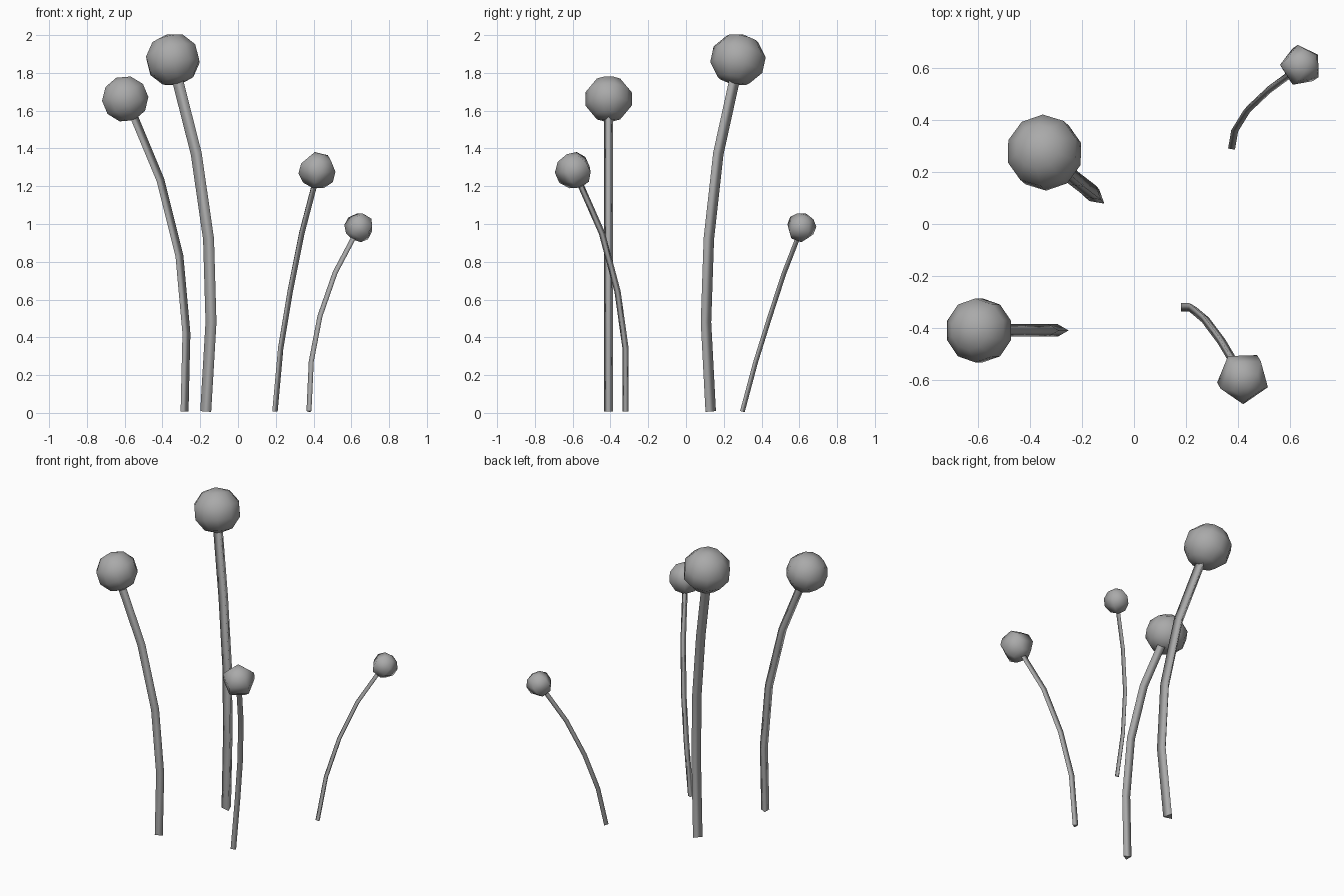
import bpy, bmesh, math
from mathutils import Vector, Matrix

if "Cube" in bpy.data.objects:
    bpy.data.objects.remove(bpy.data.objects["Cube"])

grey = bpy.data.materials.new("dark_grey")
grey.diffuse_color = (0.4, 0.4, 0.4, 1)
grey.use_nodes = True
grey.node_tree.nodes["Principled BSDF"].inputs["Base Color"].default_value = grey.diffuse_color


def finish(name, bm):
    bmesh.ops.recalc_face_normals(bm, faces=bm.faces)
    me = bpy.data.meshes.new(name)
    bm.to_mesh(me)
    bm.free()
    me.materials.append(grey)
    for p in me.polygons:
        p.use_smooth = True
    ob = bpy.data.objects.new(name, me)
    bpy.context.collection.objects.link(ob)
    return ob


def stalk(name, pts, radius, phase):
    """Three-sided tube swept along the points, capped at both ends."""
    pts = [Vector(p) for p in pts]
    bm = bmesh.new()
    rings = []
    for i, p in enumerate(pts):
        d = pts[min(i + 1, len(pts) - 1)] - pts[max(i - 1, 0)]
        q = Vector((0, 0, 1)).rotation_difference(d.normalized())
        ring = []
        for k in range(3):
            a = math.radians(phase + 120 * k)
            ring.append(bm.verts.new(p + q @ Vector((math.cos(a), math.sin(a), 0)) * radius))
        rings.append(ring)
    for a, b in zip(rings, rings[1:]):
        for k in range(3):
            n = (k + 1) % 3
            bm.faces.new((a[k], a[n], b[n], b[k]))
    # end caps with their own corners, so their edges stay sharp
    for ring in (rings[0], rings[-1]):
        bm.faces.new([bm.verts.new(v.co) for v in ring])
    return finish(name, bm)


def ball(name, centre, radius, direction, segments, phase):
    """Slightly squashed low-poly sphere whose pole follows its stalk."""
    bm = bmesh.new()
    q = Vector((0, 0, 1)).rotation_difference(direction.normalized())
    m = (Matrix.Translation(centre) @ q.to_matrix().to_4x4()
         @ Matrix.Rotation(math.radians(phase), 4, 'Z')
         @ Matrix.Diagonal((1.035, 1.035, 0.975, 1)))
    bmesh.ops.create_uvsphere(bm, u_segments=segments, v_segments=5,
                              radius=radius, matrix=m)
    return finish(name, bm)


# name, path (last point is the ball centre), stalk radius, stalk phase,
# ball radius, ball segments, ball phase
plants = [
    ("tall", [(-0.168, 0.125, 0.008), (-0.14, 0.10, 0.48), (-0.153, 0.115, 0.92),
              (-0.218, 0.165, 1.37), (-0.345, 0.275, 1.87)], 0.034, -40, 0.143, 10, 0),
    ("left", [(-0.29, -0.41, 0.008), (-0.28, -0.41, 0.42), (-0.317, -0.41, 0.83),
              (-0.417, -0.41, 1.23), (-0.597, -0.41, 1.662)], 0.028, 0, 0.125, 10, 0),
    ("front", [(0.191, -0.32, 0.008), (0.221, -0.32, 0.34), (0.271, -0.362, 0.64),
               (0.333, -0.445, 0.95), (0.42, -0.592, 1.283)], 0.019, 0, 0.1, 5, 35),
    ("back", [(0.377, 0.296, 0.008), (0.389, 0.366, 0.27), (0.435, 0.441, 0.51),
              (0.515, 0.516, 0.74), (0.643, 0.61, 0.982)], 0.0155, 80, 0.079, 5, 14),
]

for name, path, r, ph, br, seg, bph in plants:
    stalk(name + "_stalk", path, r, ph)
    ball(name + "_ball", Vector(path[-1]), br, Vector(path[-1]) - Vector(path[-2]), seg, bph)
